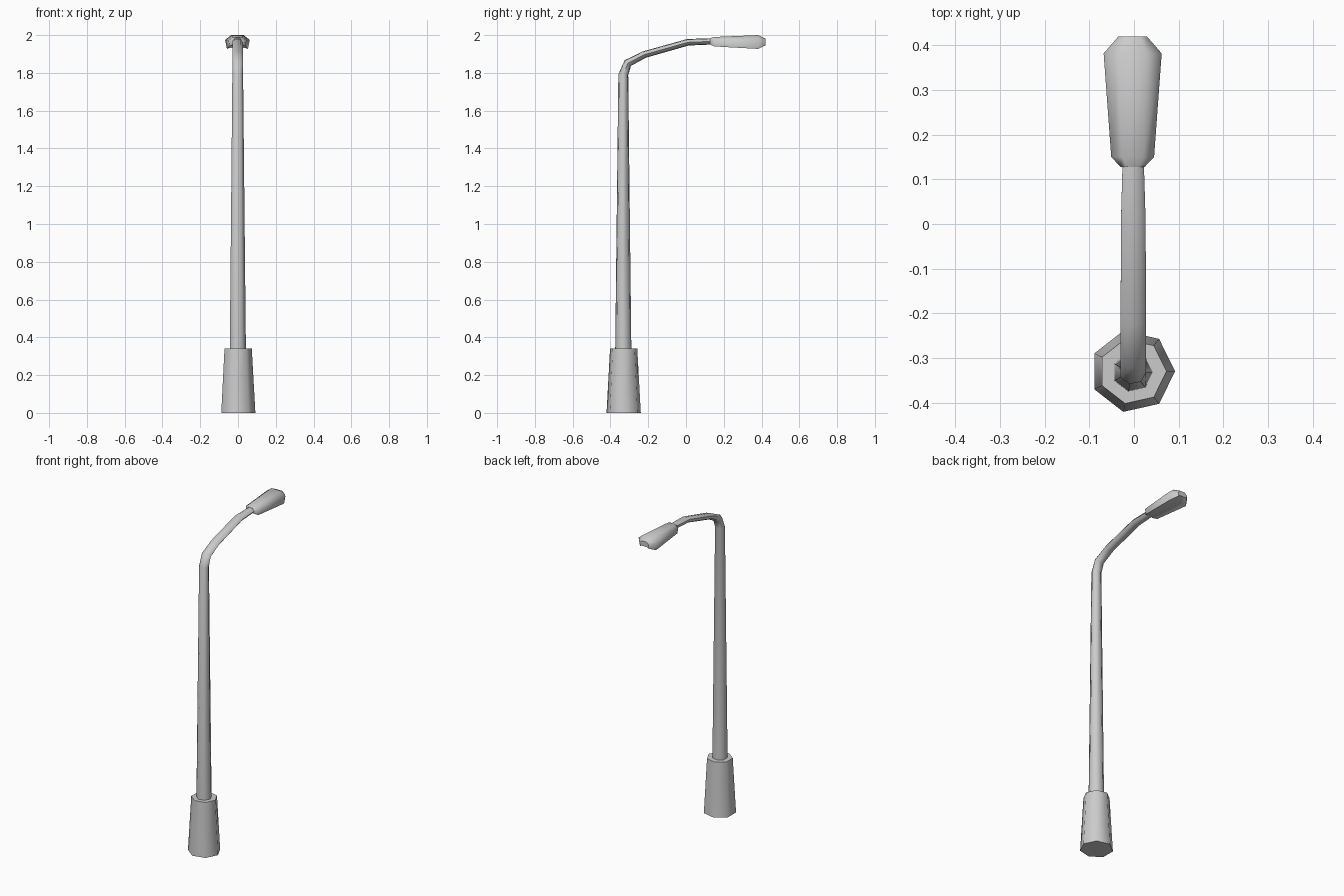
import bpy, bmesh, math

if "Cube" in bpy.data.objects:
    bpy.data.objects.remove(bpy.data.objects["Cube"])

CX, CY, SIDES = -0.003, -0.33, 7


def loft(name, rings, smooth=60):
    """Skin a list of equal-length point rings and cap both ends."""
    bm = bmesh.new()
    loops = [[bm.verts.new(p) for p in ring] for ring in rings]
    for a, b in zip(loops, loops[1:]):
        for i in range(len(a)):
            j = (i + 1) % len(a)
            bm.faces.new((a[i], a[j], b[j], b[i]))
    bm.faces.new(loops[0])
    bm.faces.new(loops[-1])
    bmesh.ops.recalc_face_normals(bm, faces=bm.faces)
    mesh = bpy.data.meshes.new(name)
    bm.to_mesh(mesh)
    bm.free()
    obj = bpy.data.objects.new(name, mesh)
    bpy.context.collection.objects.link(obj)
    bpy.context.view_layer.objects.active = obj
    obj.select_set(True)
    bpy.ops.object.shade_smooth_by_angle(angle=math.radians(smooth))
    obj.select_set(False)
    return obj


def ring(y, z, rx, rn, tilt):
    """Seven-sided ring; tilt 0 faces up, tilt 90 faces along +y."""
    t = math.radians(tilt)
    pts = []
    for i in range(SIDES):
        a = math.tau * i / SIDES
        n = rn * math.sin(a)
        pts.append((CX + rx * math.cos(a), y + n * math.cos(t), z - n * math.sin(t)))
    return pts


# Tapered foot
loft("base", [ring(CY, 0, 0.095, 0.093, 0), ring(CY, 0.34, 0.076, 0.074, 0)])

# Tapered pole that bends into the arm: y, z, half width, half depth, tilt
path = [
    (-0.332, 0.32, 0.045, 0.044, 0),
    (-0.332, 1.79, 0.030, 0.027, 6),
    (-0.308, 1.852, 0.030, 0.023, 42),
    (-0.220, 1.897, 0.030, 0.019, 68),
    (0.010, 1.962, 0.029, 0.018, 80),
    (0.140, 1.967, 0.025, 0.017, 90),
]
loft("pole_and_arm", [ring(*p) for p in path])


# Lamp head: bevelled section, wider and taller toward the tip
def head_ring(y, w, bottom, side, top):
    half = [(0.50, top), (1.0, side), (0.86, bottom), (0.60, bottom + 0.006)]
    right = [(CX + w * u, y, z) for u, z in half]
    left = [(CX - w * u, y, z) for u, z in reversed(half)]
    return right + left


loft("lamp_head", [
    head_ring(0.128, 0.027, 1.950, 1.970, 1.984),
    head_ring(0.150, 0.048, 1.940, 1.972, 1.990),
    head_ring(0.382, 0.065, 1.927, 1.975, 2.000),
    head_ring(0.420, 0.032, 1.945, 1.968, 1.982),
], 50)
